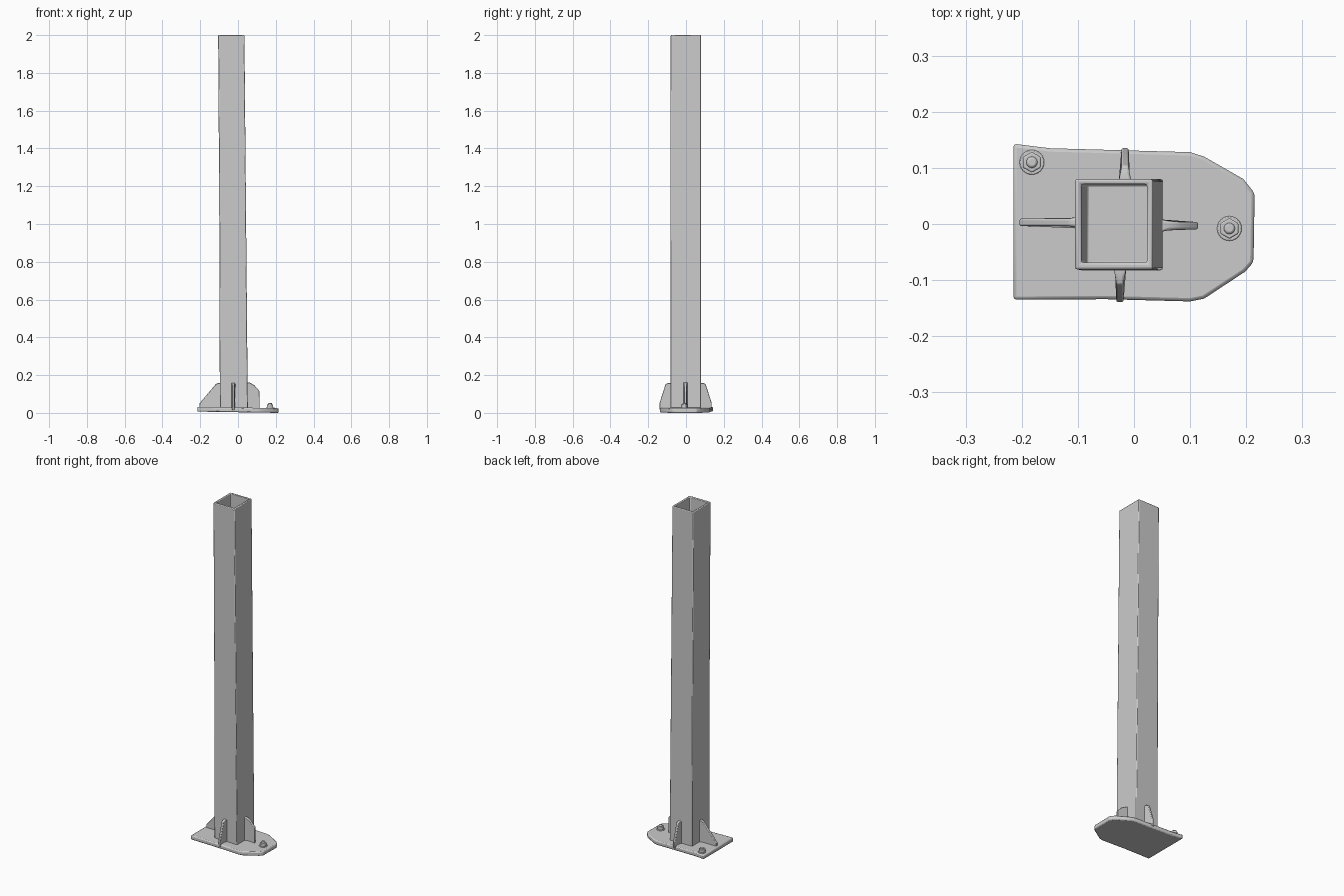
import bpy, bmesh
from math import radians
from mathutils import Vector

if "Cube" in bpy.data.objects:
    bpy.data.objects.remove(bpy.data.objects["Cube"])


def finish(name, bm, bevel=0.0, segments=2):
    bmesh.ops.recalc_face_normals(bm, faces=bm.faces)
    mesh = bpy.data.meshes.new(name)
    bm.to_mesh(mesh)
    bm.free()
    ob = bpy.data.objects.new(name, mesh)
    bpy.context.collection.objects.link(ob)
    if bevel:
        mod = ob.modifiers.new("rounded_edges", 'BEVEL')
        mod.width = bevel
        mod.segments = segments
        mod.limit_method = 'ANGLE'
        mod.angle_limit = radians(35)
    bpy.ops.object.select_all(action='DESELECT')
    ob.select_set(True)
    bpy.context.view_layer.objects.active = ob
    bpy.ops.object.shade_smooth_by_angle(angle=radians(35))
    return ob


def loft(bm, loops):
    """Skin a list of equal-length point loops, capping both ends."""
    rings = [[bm.verts.new(p) for p in loop] for loop in loops]
    for a, b in zip(rings, rings[1:]):
        for i in range(len(a)):
            j = (i + 1) % len(a)
            bm.faces.new((a[i], a[j], b[j], b[i]))
    bm.faces.new(rings[0])
    bm.faces.new(rings[-1])


def rect(x0, x1, y0, y1, z):
    return [(x0, y0, z), (x1, y0, z), (x1, y1, z), (x0, y1, z)]


# Base plate: clipped corners on the right end, slightly tilted
outline = [(-0.215, 0.143), (-0.15, 0.135), (0.10, 0.128), (0.125, 0.12), (0.195, 0.08),
           (0.215, 0.055), (0.213, -0.068), (0.198, -0.085), (0.125, -0.133),
           (0.10, -0.138), (-0.05, -0.134), (-0.215, -0.135)]
tilt = lambda x: -0.016 * (x - 0.215)
bm = bmesh.new()
loft(bm, [[(x, y, tilt(x)) for x, y in outline],
          [(x, y, 0.025 + tilt(x)) for x, y in outline]])
finish("base_plate", bm, 0.006)

# Hollow square post, leaning and widening a little toward the foot
bm = bmesh.new()
loft(bm, [rect(-0.096, 0.052, -0.083, 0.080, 0.015),
          rect(-0.099, 0.043, -0.082, 0.080, 1.0),
          rect(-0.105, 0.034, -0.081, 0.080, 2.0),
          rect(-0.094, 0.023, -0.069, 0.071, 2.0),
          rect(-0.084, 0.040, -0.071, 0.070, 0.04)])
finish("square_post", bm, 0.004)


# Gusset ribs: profile of (distance from post face, height), thicker at the post
def gusset(name, origin, direction, profile):
    out = Vector((*direction, 0))
    side = Vector((-direction[1], direction[0], 0))
    base = Vector((*origin, 0))
    bm = bmesh.new()
    loops = []
    for s in (-1, 1):
        loops.append([base + out * d + side * s * (0.012 if d <= 0 else 0.0065)
                      + Vector((0, 0, z)) for d, z in profile])
    loft(bm, loops)
    finish(name, bm, 0.003)


def rib(length, tip, shoulder, top):
    return [(-0.006, 0.015), (0.022, 0.015), (length, 0.015), (length, tip),
            (shoulder, top - 0.005), (0.012, top), (-0.006, top)]


gusset("left_gusset", (-0.096, 0.003), (-1, 0), rib(0.108, 0.05, 0.022, 0.157))
gusset("right_gusset", (0.050, -0.003), (1, 0),
       [(-0.006, 0.015), (0.022, 0.015), (0.064, 0.015), (0.064, 0.115),
        (0.035, 0.148), (0.012, 0.16), (-0.006, 0.162)])
gusset("front_gusset", (-0.025, -0.082), (0, -1), rib(0.057, 0.055, 0.026, 0.158))
gusset("back_gusset", (-0.016, 0.080), (0, 1), rib(0.055, 0.055, 0.024, 0.158))


# Anchor bolts: low washer, hexagonal nut and stud end
def cylinder(name, x, y, z0, z1, radius, sides, bevel):
    bm = bmesh.new()
    bmesh.ops.create_cone(bm, cap_ends=True, segments=sides, radius1=radius,
                          radius2=radius, depth=z1 - z0)
    bmesh.ops.translate(bm, verts=bm.verts, vec=(x, y, (z0 + z1) / 2))
    finish(name, bm, bevel)


for tag, x, y in (("rear", -0.182, 0.110), ("right", 0.170, -0.008)):
    z = 0.025 + tilt(x)
    cylinder(tag + "_washer", x, y, z - 0.004, z + 0.003, 0.022, 24, 0.0015)
    cylinder(tag + "_nut", x, y, z, z + 0.020, 0.0185, 6, 0.0025)
    cylinder(tag + "_stud", x, y, z + 0.010, z + 0.027, 0.010, 16, 0.004)
